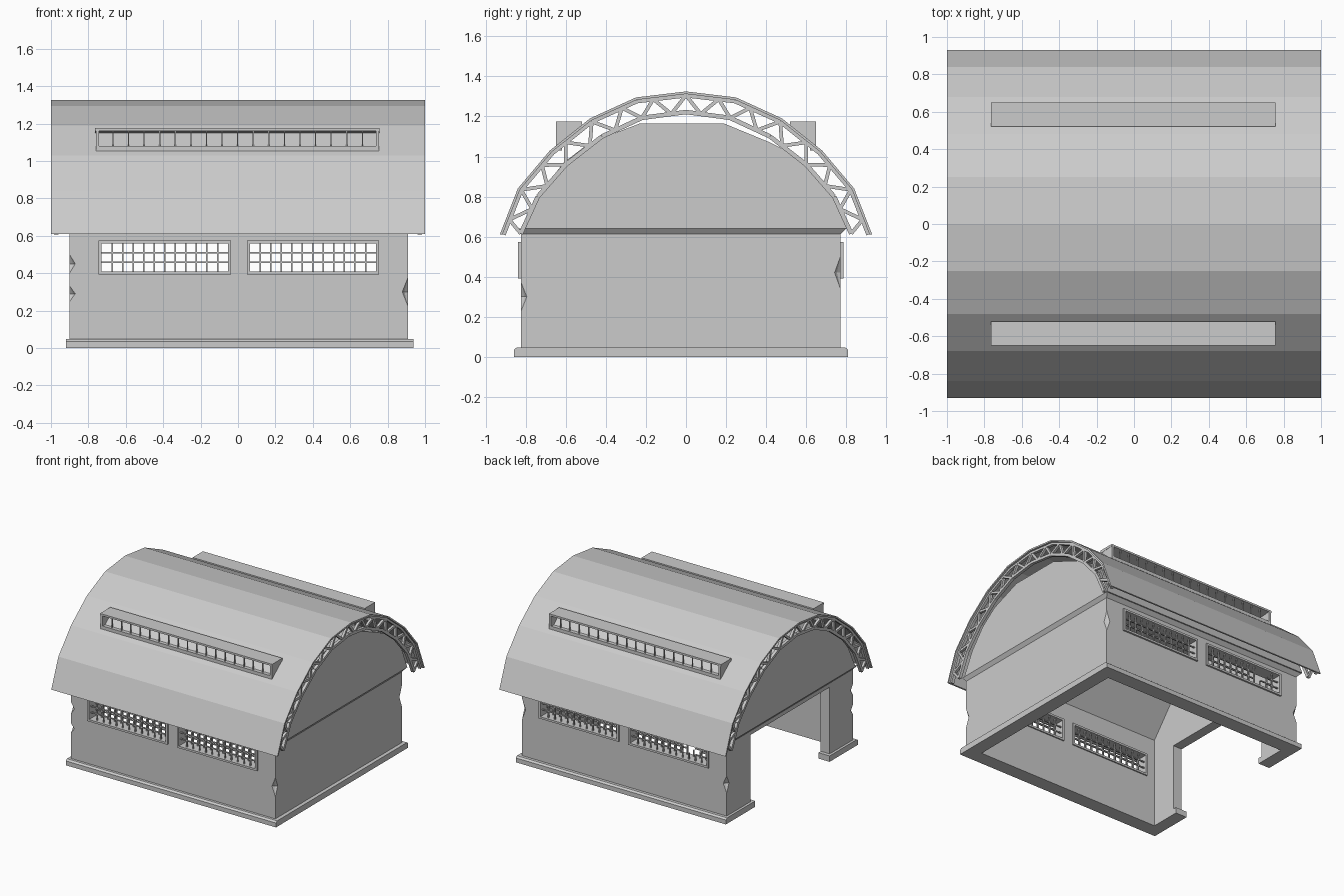
import bpy, bmesh, math
from mathutils import Vector

if "Cube" in bpy.data.objects:
    bpy.data.objects.remove(bpy.data.objects["Cube"])

grey = bpy.data.materials.new("plain_grey")
grey.diffuse_color = (0.6, 0.6, 0.6, 1)
grey.use_nodes = True
grey.node_tree.nodes["Principled BSDF"].inputs["Base Color"].default_value = grey.diffuse_color


def add_loft(bm, a, b):
    """Closed solid between two matching outlines of 3D points."""
    a = [bm.verts.new(p) for p in a]
    b = [bm.verts.new(p) for p in b]
    n = len(a)
    bm.faces.new(a)
    bm.faces.new(b[::-1])
    for i in range(n):
        j = (i + 1) % n
        bm.faces.new((a[i], b[i], b[j], a[j]))


def add_prism(bm, pts, x0, x1):
    """Extrude a (y, z) outline from x0 to x1."""
    add_loft(bm, [(x0, y, z) for y, z in pts], [(x1, y, z) for y, z in pts])


def add_box(bm, x0, x1, y0, y1, z0, z1):
    add_prism(bm, [(y0, z0), (y1, z0), (y1, z1), (y0, z1)], x0, x1)


def rect(x0, x1, y0, y1, z):
    return [(x0, y0, z), (x1, y0, z), (x1, y1, z), (x0, y1, z)]


def add_bar(bm, p, q, w, x0, x1):
    """Straight bar in the yz plane between p and q."""
    p, q = Vector(p), Vector(q)
    d = (q - p).normalized()
    n = Vector((-d.y, d.x)) * w / 2
    add_prism(bm, [p + n, q + n, q - n, p - n], x0, x1)


def finish(name, bm):
    bmesh.ops.recalc_face_normals(bm, faces=bm.faces)
    me = bpy.data.meshes.new(name)
    bm.to_mesh(me)
    bm.free()
    me.materials.append(grey)
    ob = bpy.data.objects.new(name, me)
    bpy.context.collection.objects.link(ob)
    return ob


def cut(ob, bm):
    """Subtract the shapes in bm from ob and apply."""
    tool = finish("cutter", bm)
    tool.hide_render = True
    mod = ob.modifiers.new("cut", 'BOOLEAN')
    mod.operation, mod.solver, mod.object = 'DIFFERENCE', 'EXACT', tool
    mod.use_self = True
    bpy.context.view_layer.objects.active = ob
    bpy.ops.object.modifier_apply(modifier=mod.name)
    bpy.data.objects.remove(tool)


def mirror_arc(half):
    return [(-y, z) for y, z in half[:0:-1]] + half


def along(pts, t):
    i = min(int(t), len(pts) - 2)
    return Vector(pts[i]).lerp(Vector(pts[i + 1]), t - i)


X0, X1, Y0, Y1, T = -0.9, 0.908, -0.825, 0.772, 0.08
WINDOWS = [(-0.73, -0.053), (0.063, 0.738)]
WZ0, WZ1 = 0.408, 0.558

# lower walls with window holes and the large doorway at the left end
bm = bmesh.new()
add_box(bm, X0, X1, Y0, Y1, 0.04, 0.615)
walls = finish("walls", bm)
bm = bmesh.new()
add_box(bm, X0 + T, X1 - T, Y0 + T, Y1 - T, -0.1, 0.8)
cut(walls, bm)
bm = bmesh.new()
add_box(bm, -1.1, -0.7, -0.53, 0.47, -0.1, 0.58)
for a, b in WINDOWS:
    add_box(bm, a, b, -1, 1, WZ0, WZ1)
cut(walls, bm)

# long shallow chips along the wall corners
bm = bmesh.new()
for x, y, z, h in [(X0, Y0, 0.45, 0.13), (X0, Y0, 0.29, 0.11), (X1, Y0, 0.3, 0.2),
                   (X1, Y1, 0.42, 0.22), (X0, Y1, 0.3, 0.18)]:
    sx, sy, r = math.copysign(1, x), math.copysign(1, y), 0.018
    ring = [bm.verts.new((x + sx * dx, y + sy * dy, z + dz)) for dx, dy, dz in
            [(-0.05, 0.03, 0), (0.03, 0.03, h), (0.03, -0.05, 0), (0.03, 0.03, -h)]]
    inner = bm.verts.new((x - sx * r, y - sy * r, z))
    outer = bm.verts.new((x + sx * 0.1, y + sy * 0.1, z))
    for i in range(4):
        bm.faces.new((ring[i], ring[(i + 1) % 4], inner))
        bm.faces.new((ring[i], ring[(i + 1) % 4], outer))
cut(walls, bm)

# base plinth, open at the doorway
bm = bmesh.new()
add_prism(bm, [(-0.86, 0), (0.81, 0), (0.81, 0.035), (0.795, 0.047), (-0.845, 0.047), (-0.86, 0.035)],
          -0.92, 0.938)
base = finish("base_plinth", bm)
bm = bmesh.new()
add_box(bm, X0 + T, X1 - T, Y0 + T, Y1 - T, -0.1, 0.2)
add_box(bm, -1.1, -0.7, -0.5, 0.44, -0.1, 0.2)
cut(base, bm)

# sloped ledge between the walls and the gables
bm = bmesh.new()
add_loft(bm, rect(X0, X1, Y0, Y1, 0.612), rect(-0.925, 0.93, -0.845, 0.8, 0.64))
ledge = finish("ledge", bm)
bm = bmesh.new()
add_box(bm, X0 + T, X1 - T, Y0 + T, Y1 - T, 0.5, 0.8)
cut(ledge, bm)

# upper body: gables and inner vault
vault = [(-0.82, 0.64), (-0.73, 0.82), (-0.61, 0.97), (-0.48, 1.07), (-0.23, 1.165),
         (0.19, 1.165), (0.42, 1.07), (0.58, 0.99), (0.74, 0.81), (0.81, 0.64)]
bm = bmesh.new()
add_prism(bm, vault, -0.925, 0.93)
gable = finish("gable_vault", bm)
bm = bmesh.new()
add_prism(bm, [(Y0 + T, 0.5), (Y0 + T, 0.72), (-0.55, 0.96), (-0.22, 1.12), (0.18, 1.12),
               (0.5, 0.96), (Y1 - T, 0.72), (Y1 - T, 0.5)], X0 + T, X1 - T)
cut(gable, bm)

# faceted curved roof shell
outer = mirror_arc([(0, 1.325), (0.25, 1.295), (0.48, 1.19), (0.68, 1.03), (0.84, 0.84), (0.93, 0.61)])
under = [(y * 0.986, 0.61 + (z - 0.61) * 0.982) for y, z in outer]
bm = bmesh.new()
add_prism(bm, outer + under[::-1], -1, 1)
finish("roof", bm)

# arched lattice truss under each end of the roof
top = [(y * 0.98, 0.61 + (z - 0.61) * 0.973) for y, z in outer]
low = mirror_arc([(0, 1.222), (0.22, 1.193), (0.42, 1.1), (0.6, 0.96), (0.74, 0.8), (0.825, 0.615)])
for name, x in (("left_truss", -0.972), ("right_truss", 0.972)):
    bm = bmesh.new()
    for chord in (top, low):
        for p, q in zip(chord, chord[1:]):
            add_bar(bm, p, q, 0.022, x - 0.012, x + 0.012)
    for k in range(30):
        a, b = (top, low) if k % 2 else (low, top)
        add_bar(bm, along(a, k / 3), along(b, (k + 1) / 3), 0.018, x - 0.01, x + 0.01)
    finish(name, bm)

# roof lights: hood, cheeks, frame and dividers on both slopes
for name, s in (("front_roof_light", -1), ("back_roof_light", 1)):
    bm = bmesh.new()
    add_prism(bm, [(s * y, z) for y, z in [(0.65, 1.175), (0.52, 1.175), (0.52, 1.15), (0.65, 1.16)]],
              -0.765, 0.757)
    for x in (-0.76, 0.737):
        add_prism(bm, [(s * y, z) for y, z in [(0.65, 1.17), (0.52, 1.17), (0.52, 1.14), (0.65, 1.04)]],
                  x, x + 0.018)
    add_box(bm, -0.76, 0.755, s * 0.65, s * 0.62, 1.03, 1.08)
    for i in range(1, 18):
        x = -0.752 + i * 1.5 / 18
        add_box(bm, x - 0.003, x + 0.003, s * 0.64, s * 0.63, 1.07, 1.165)
    finish(name, bm)

# windows: frames and glazing bars on both wall faces, with a broken patch at the back
for side, face, s in (("front", Y0, -1), ("back", Y1, 1)):
    for tag, (a, b) in zip(("left", "right"), WINDOWS):
        bm = bmesh.new()
        y0, y1 = face + s * 0.014, face - s * (T + 0.01)
        f = 0.016
        add_box(bm, a - f, b + f, y0, y1, WZ1, WZ1 + f)
        add_box(bm, a - f, b + f, y0, y1, WZ0 - f, WZ0)
        add_box(bm, a - f, a, y0, y1, WZ0, WZ1)
        add_box(bm, b, b + f, y0, y1, WZ0, WZ1)
        finish(f"{side}_{tag}_window_frame", bm)

        bm = bmesh.new()
        cols, rows, r = 12, 3, 0.004
        dx, dz = (b - a) / cols, (WZ1 - WZ0) / rows
        for depth in (0.005, T - 0.015):
            ya, yb = face - s * depth, face - s * (depth + 0.01)
            for i in range(cols):
                for j in range(rows):
                    broken = side == "back" and tag == "left" and 2 <= i <= 3 and j >= 1
                    x, z = a + i * dx, WZ0 + j * dz
                    if i and not broken:
                        add_box(bm, x - r, x + r, ya, yb, z, z + dz)
                    if j and not broken:
                        add_box(bm, x, x + dx, ya, yb, z - r, z + r)
        finish(f"{side}_{tag}_window_bars", bm)
